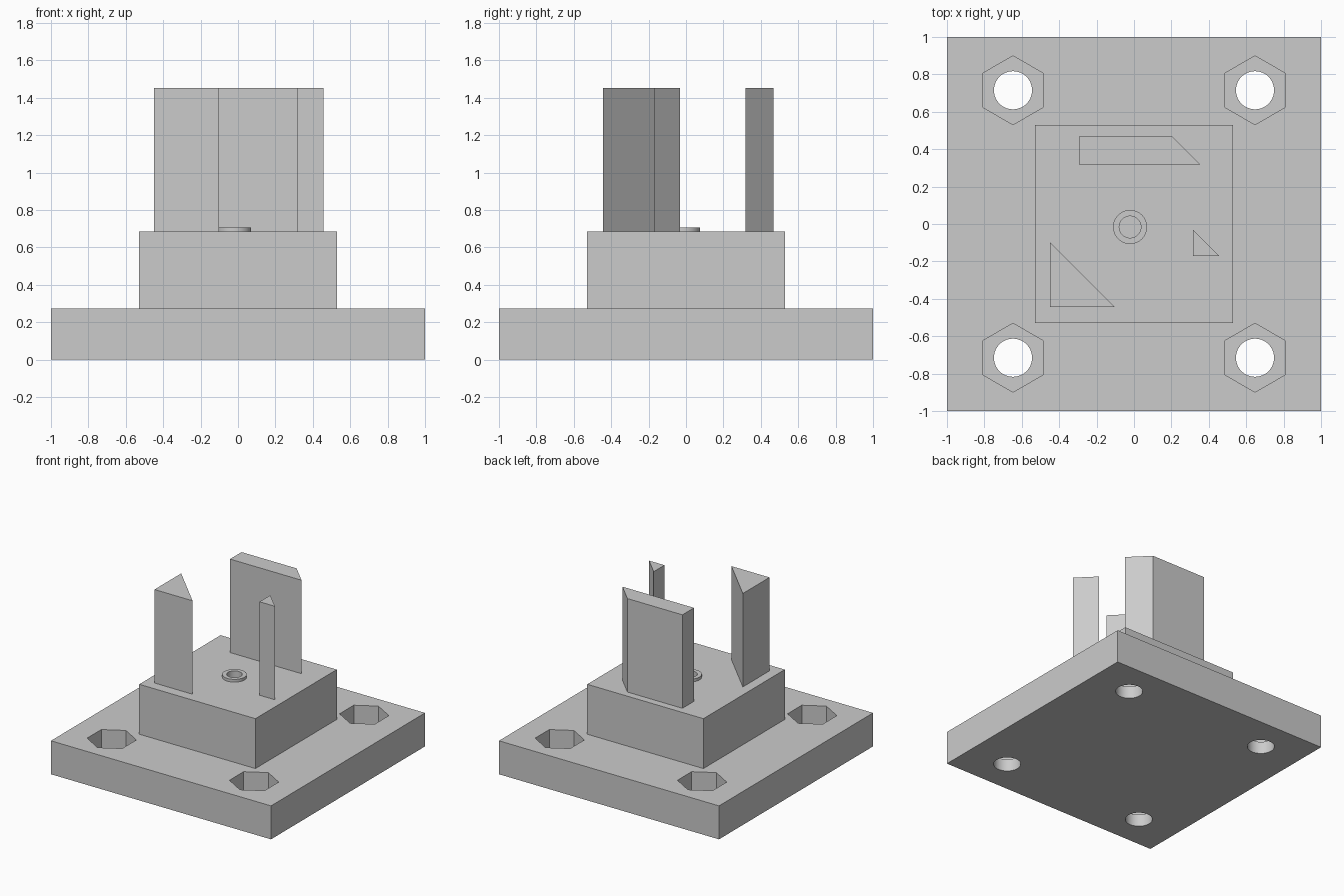
import bpy, bmesh, math

if "Cube" in bpy.data.objects:
    bpy.data.objects.remove(bpy.data.objects["Cube"], do_unlink=True)

grey = bpy.data.materials.new("plain_grey")
grey.use_nodes = True
grey.diffuse_color = (0.6, 0.6, 0.6, 1)
grey.node_tree.nodes["Principled BSDF"].inputs["Base Color"].default_value = (0.6, 0.6, 0.6, 1)


def prism(name, outline, z0, z1, helper=False):
    """Extrude a counter-clockwise outline from z0 to z1."""
    bm = bmesh.new()
    low = [bm.verts.new((x, y, z0)) for x, y in outline]
    high = [bm.verts.new((x, y, z1)) for x, y in outline]
    bm.faces.new(low[::-1])
    bm.faces.new(high)
    n = len(outline)
    for i in range(n):
        j = (i + 1) % n
        bm.faces.new((low[i], low[j], high[j], high[i]))
    mesh = bpy.data.meshes.new(name)
    bm.to_mesh(mesh)
    bm.free()
    mesh.materials.append(grey)
    ob = bpy.data.objects.new(name, mesh)
    bpy.context.collection.objects.link(ob)
    if helper:
        ob.hide_render = True
        ob.hide_set(True)
        ob.display_type = 'WIRE'
    return ob


def polygon(cx, cy, r, sides, start=0.0):
    angles = [start + math.tau * i / sides for i in range(sides)]
    return [(cx + r * math.cos(a), cy + r * math.sin(a)) for a in angles]


def square(h):
    return [(-h, -h), (h, -h), (h, h), (-h, h)]


def cut(ob, cutter):
    mod = ob.modifiers.new("cut", 'BOOLEAN')
    mod.operation = 'DIFFERENCE'
    mod.solver = 'EXACT'
    mod.object = cutter


BASE, STEP, TOP = 0.275, 0.685, 1.453

# Base plate and pedestal
plate = prism("base_plate", square(1), 0, BASE)
pedestal = prism("pedestal", square(0.528), BASE, STEP)

# Corner bolt holes with hexagonal nut pockets
for sx in (-1, 1):
    for sy in (-1, 1):
        x, y = sx * 0.647, sy * 0.715
        cut(plate, prism("bolt_hole_cutter", polygon(x, y, 0.102, 48), -0.1, 0.4, True))
        cut(plate, prism("nut_pocket_cutter", polygon(x, y, 0.184, 6, math.pi / 6), 0.1, 0.4, True))

# Small raised collar around a blind centre hole
cx, cy = -0.021, -0.016
collar = prism("centre_collar", polygon(cx, cy, 0.091, 48), STEP, 0.708)
bore = prism("centre_bore_cutter", polygon(cx, cy, 0.058, 48), 0.57, 0.8, True)
cut(collar, bore)
cut(pedestal, bore)

# Upright locating posts
prism("back_post", [(-0.295, 0.318), (0.355, 0.318), (0.205, 0.468), (-0.295, 0.468)], STEP, TOP)
prism("front_right_post", [(-0.448, -0.444), (-0.102, -0.444), (-0.448, -0.098)], STEP, TOP)
prism("front_left_post", [(0.316, -0.172), (0.456, -0.172), (0.316, -0.032)], STEP, TOP)

# Smooth round walls, crisp corners
bpy.ops.object.select_all(action='DESELECT')
for ob in (plate, pedestal, collar):
    ob.select_set(True)
    bpy.context.view_layer.objects.active = ob
    for mod in list(ob.modifiers):
        bpy.ops.object.modifier_apply(modifier=mod.name)
    bpy.ops.object.shade_smooth_by_angle(angle=math.radians(30))
    ob.select_set(False)
